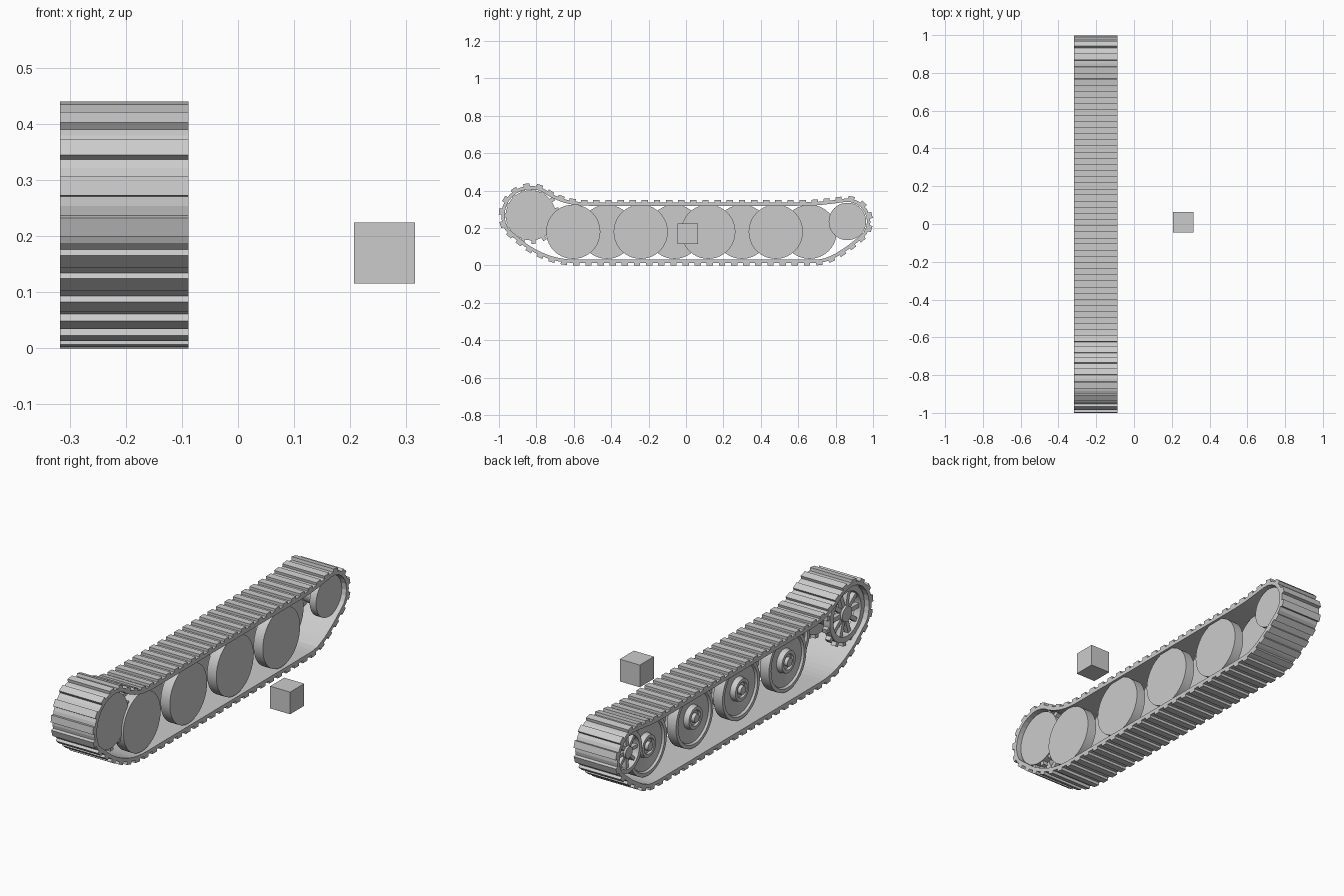
import bpy, bmesh, math
from mathutils import Matrix, Vector

if "Cube" in bpy.data.objects:
    bpy.data.objects.remove(bpy.data.objects["Cube"])

grey = bpy.data.materials.new("plain grey")
grey.diffuse_color = (0.6, 0.6, 0.6, 1)
grey.use_nodes = True
grey.node_tree.nodes["Principled BSDF"].inputs["Base Color"].default_value = grey.diffuse_color
XMIN, XMAX = -0.317, -0.088          # track width
XMID, WIDTH = (XMIN + XMAX) / 2, XMAX - XMIN


def finish(name, bm, smooth=False):
    bmesh.ops.remove_doubles(bm, verts=bm.verts, dist=1e-5)
    bmesh.ops.recalc_face_normals(bm, faces=bm.faces)
    mesh = bpy.data.meshes.new(name)
    bm.to_mesh(mesh)
    bm.free()
    obj = bpy.data.objects.new(name, mesh)
    bpy.context.collection.objects.link(obj)
    mesh.materials.append(grey)
    if smooth:
        bpy.ops.object.select_all(action='DESELECT')
        obj.select_set(True)
        bpy.context.view_layer.objects.active = obj
        bpy.ops.object.shade_smooth_by_angle(angle=math.radians(30))
    return obj


def lathe(name, profile, y, z, closed=False, n=40):
    """Revolve (x, radius) points about an axle along x."""
    bm = bmesh.new()
    rings = []
    for i in range(n):
        a = 2 * math.pi * i / n
        rings.append([bm.verts.new((x, y + r * math.cos(a), z + r * math.sin(a)))
                      for x, r in profile])
    m = len(profile)
    for i in range(n):
        p, q = rings[i], rings[(i + 1) % n]
        for j in range(m if closed else m - 1):
            k = (j + 1) % m
            bm.faces.new((p[j], p[k], q[k], q[j]))
    return finish(name, bm, True)


def boxes(name, items):
    """Boxes from (centre, angle about x, size)."""
    bm = bmesh.new()
    for centre, angle, size in items:
        m = (Matrix.Translation(centre) @ Matrix.Rotation(angle, 4, 'X')
             @ Matrix.Diagonal((*size, 1)))
        bmesh.ops.create_cube(bm, size=1, matrix=m)
    return finish(name, bm)


def arc(y, z, r, a0, a1, n):
    return [Vector((y + r * math.cos(math.radians(a0 + (a1 - a0) * i / n)),
                    z + r * math.sin(math.radians(a0 + (a1 - a0) * i / n))))
            for i in range(n + 1)]


# Track centre line, counter-clockwise from the sprocket top
SPROCKET, IDLER = (-0.83, 0.268), (0.863, 0.235)
path = arc(*SPROCKET, 0.149, 48, 212, 24)
path += [Vector(p) for p in ((-0.85, 0.102), (-0.79, 0.068), (-0.73, 0.043), (-0.67, 0.028),
                             (-0.61, 0.022), (0.7, 0.022), (0.75, 0.03), (0.80, 0.053),
                             (0.87, 0.098))]
path += arc(*IDLER, 0.114, -38, 98, 18)
path += [Vector(p) for p in ((0.78, 0.339), (0.7, 0.33), (0.6, 0.328), (-0.54, 0.328),
                             (-0.60, 0.333), (-0.65, 0.344), (-0.69, 0.359))]


def resample(points, count):
    loop = points + points[:1]
    lengths = [(b - a).length for a, b in zip(loop, loop[1:])]
    step = sum(lengths) / count
    out, seg, start = [], 0, 0.0
    for i in range(count):
        d = i * step
        while d > start + lengths[seg]:
            start += lengths[seg]
            seg += 1
        out.append(loop[seg].lerp(loop[seg + 1], (d - start) / lengths[seg]))
    return out, step


LINKS = 66
pts, step = resample(path, LINKS * 2)
count = len(pts)
THICK, PAD = 0.018, 0.013

# Track band and raised pads
bm = bmesh.new()
rows, pads = [], []
for i, p in enumerate(pts):
    t = (pts[(i + 1) % count] - pts[i - 1]).normalized()
    out = Vector((t.y, -t.x))
    a, b = p + out * THICK / 2, p - out * THICK / 2
    rows.append([bm.verts.new((x, v.x, v.y)) for x, v in
                 ((XMIN, a), (XMAX, a), (XMAX, b), (XMIN, b))])
    if i % 2 == 0:
        c = p + out * (THICK / 2 + PAD / 2 - 0.001)
        pads.append(((XMID, c.x, c.y), math.atan2(t.y, t.x),
                     (WIDTH, step * 1.05, PAD + 0.002)))
for i in range(count):
    p, q = rows[i], rows[(i + 1) % count]
    for j in range(4):
        k = (j + 1) % 4
        bm.faces.new((p[j], p[k], q[k], q[j]))
finish("track_band", bm)
boxes("track_pads", pads)

# Interleaved road wheels: flat on the right, dished with a hub on the left
for i in range(8):
    y, face = -0.603 + 0.1805 * i, -0.1 if i % 2 == 0 else -0.207
    wheel = [(0, 0), (0, 0.145), (-0.05, 0.145), (-0.05, 0.128), (-0.04, 0.122),
             (-0.03, 0.058), (-0.056, 0.053), (-0.056, 0.038), (-0.046, 0.034),
             (-0.046, 0.022), (-0.062, 0.02), (-0.062, 0)]
    lathe("road_wheel", [(face + x, r) for x, r in wheel], y, 0.18)


def end_wheel(name, centre, radius, spokes):
    """Capped drum with an open spoked rim on the left."""
    y, z = centre
    r = radius
    lathe(name + "_drum", [(-0.11, 0), (-0.11, r), (-0.145, r), (-0.145, r * 0.6),
                           (-0.25, r * 0.5), (-0.25, r * 0.3), (-0.295, r * 0.28),
                           (-0.295, 0)], y, z)
    lathe(name + "_rim", [(-0.26, r), (-0.295, r), (-0.295, r * 0.8), (-0.26, r * 0.8)],
          y, z, closed=True)
    items = []
    for i in range(spokes):
        a = 2 * math.pi * i / spokes
        d = r * 0.55
        items.append(((-0.274, y + d * math.cos(a), z + d * math.sin(a)), a,
                      (0.022, r * 0.6, r * 0.16)))
    boxes(name + "_spokes", items)


end_wheel("sprocket", SPROCKET, 0.134, 10)
end_wheel("idler", IDLER, 0.1, 8)

# Sprocket teeth on both rims
TEETH = 15
teeth = []
for x in (-0.128, -0.278):
    for i in range(TEETH):
        a = 2 * math.pi * (i + 0.5) / TEETH
        teeth.append(((x, SPROCKET[0] + 0.138 * math.cos(a), SPROCKET[1] + 0.138 * math.sin(a)),
                      a, (0.026, 0.03, 0.022)))
boxes("sprocket_teeth", teeth)

# Separate cube beside the track
boxes("side_cube", [((0.261, 0.009, 0.17), 0, (0.109, 0.109, 0.109))])
